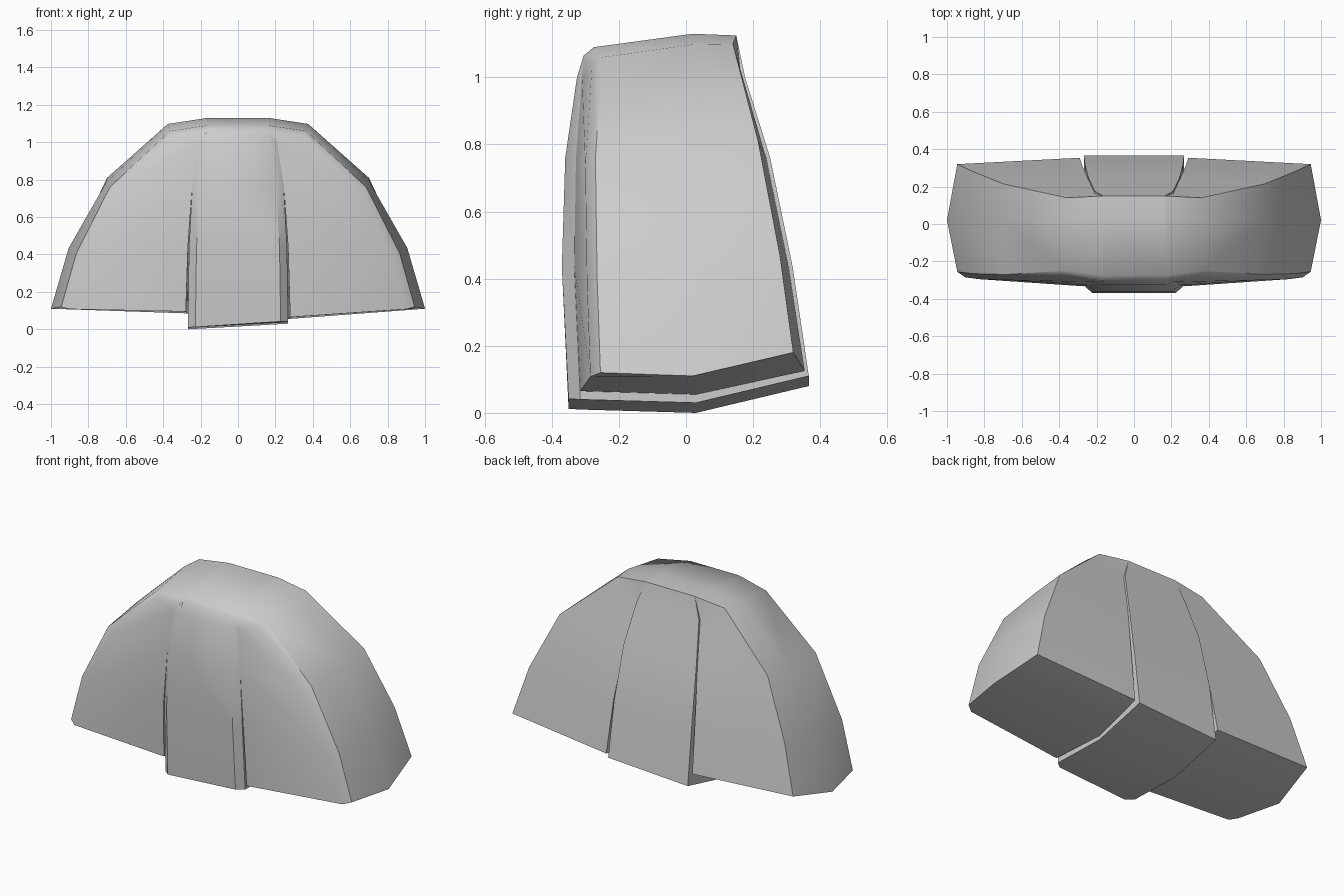
import bpy, bmesh, math

cube = bpy.data.objects.get("Cube")
if cube:
    bpy.data.objects.remove(cube, do_unlink=True)

grey = bpy.data.materials.new("plain grey")
grey.use_nodes = True
COLOR = (0.6, 0.6, 0.6, 1)
grey.diffuse_color = COLOR
grey.node_tree.nodes["Principled BSDF"].inputs["Base Color"].default_value = COLOR

# Shell outline, bottom to crown, at the middle, back and front: (x, y, z)
MID = [(1, .02, .11), (.905, .02, .435), (.705, .02, .785), (.375, .02, 1.098), (.165, .02, 1.13)]
BACK = [(.945, .32, .18), (.86, .28, .47), (.70, .215, .81), (.36, .14, 1.10), (.165, .15, 1.125)]
FRONT = [(.945, -.255, .12), (.865, -.265, .405), (.685, -.27, .76), (.365, -.25, 1.06), (.165, -.275, 1.09)]

# Seam between centre strip and side panels: half width, back y, front y, proud front y
SEAM = [(.268, .36, -.315, -.35), (.262, .312, -.333, -.37), (.245, .245, -.328, -.36),
        (.21, .17, -.31, -.325), (.165, .15, -.305, -.305)]
SEAM_Z = [0, .435, .76, 1.0]
GAP = [.022, .012, 0, 0, 0]


def loft(name, rows, caps):
    """Skin closed rings of points and close the ends."""
    bm = bmesh.new()
    rings = [[bm.verts.new(p) for p in row] for row in rows]
    n = len(rings[0])
    for a, b in zip(rings, rings[1:]):
        for i in range(n):
            j = (i + 1) % n
            bm.faces.new((a[i], a[j], b[j], b[i]))
    for ring in (rings[0], rings[-1]):
        for cap in caps:
            bm.faces.new([ring[i] for i in cap])
    bmesh.ops.remove_doubles(bm, verts=bm.verts[:], dist=0.0005)
    bmesh.ops.dissolve_degenerate(bm, edges=bm.edges[:], dist=0.0005)
    bmesh.ops.recalc_face_normals(bm, faces=bm.faces[:])
    mesh = bpy.data.meshes.new(name)
    bm.to_mesh(mesh)
    bm.free()
    mesh.materials.append(grey)
    obj = bpy.data.objects.new(name, mesh)
    bpy.context.collection.objects.link(obj)
    bpy.ops.object.select_all(action='DESELECT')
    obj.select_set(True)
    bpy.context.view_layer.objects.active = obj
    bpy.ops.object.shade_smooth_by_angle(angle=math.radians(38))


def side_panel(name, side, inner_z):
    rows = []
    for i, (x, back_y, front_y, _) in enumerate(SEAM):
        fx, fy, fz = FRONT[i]
        bevel = (fx * .955, fy - .03, fz - (.025 if i else .012))
        if i == 4:      # panel runs out to nothing at the crown
            inner = [BACK[i], MID[i], bevel]
        else:
            z = SEAM_Z[i] if i else inner_z
            rise = (.07, .01) if i == 0 else (0, 0)
            inner = [(x + GAP[i], back_y - .006, z + rise[0]), (x, .03, z),
                     (x + GAP[i] * .5, front_y, z + rise[1])]
        ring = [inner[0], BACK[i], MID[i], FRONT[i], bevel, inner[2], inner[1]]
        rows.append([(side * px, py, pz) for px, py, pz in ring])
    loft(name, rows, [(0, 1, 2, 6), (6, 2, 3, 4, 5)])


def centre_strip():
    rows = []
    for i, (x, back_y, base_y, proud_y) in enumerate(SEAM):
        if i == 4:
            half = [BACK[i], MID[i], FRONT[i], (x * .955, proud_y, FRONT[i][2] - .025)]
        else:
            z = SEAM_Z[i]
            up = (.08, 0, .01, .012) if i == 0 else (0, 0, 0, 0)
            half = [(x, back_y + .006, z + up[0]), (x, .03, z + up[1]),
                    (x, base_y, z + up[2]), (x - .04, proud_y, z + up[3])]
        # Ring: back corners, then down the +x side and back up the -x side
        right = [(px, y, z + (.03 if i == 0 else 0)) for px, y, z in half]
        left = [(-px, y, z) for px, y, z in half]
        rows.append([left[0]] + right + [left[3], left[2], left[1]])
    loft("centre_strip", rows, [(0, 1, 2, 7), (7, 2, 3, 6), (6, 3, 4, 5)])


side_panel("left_panel", 1, .055)
side_panel("right_panel", -1, .085)
centre_strip()
